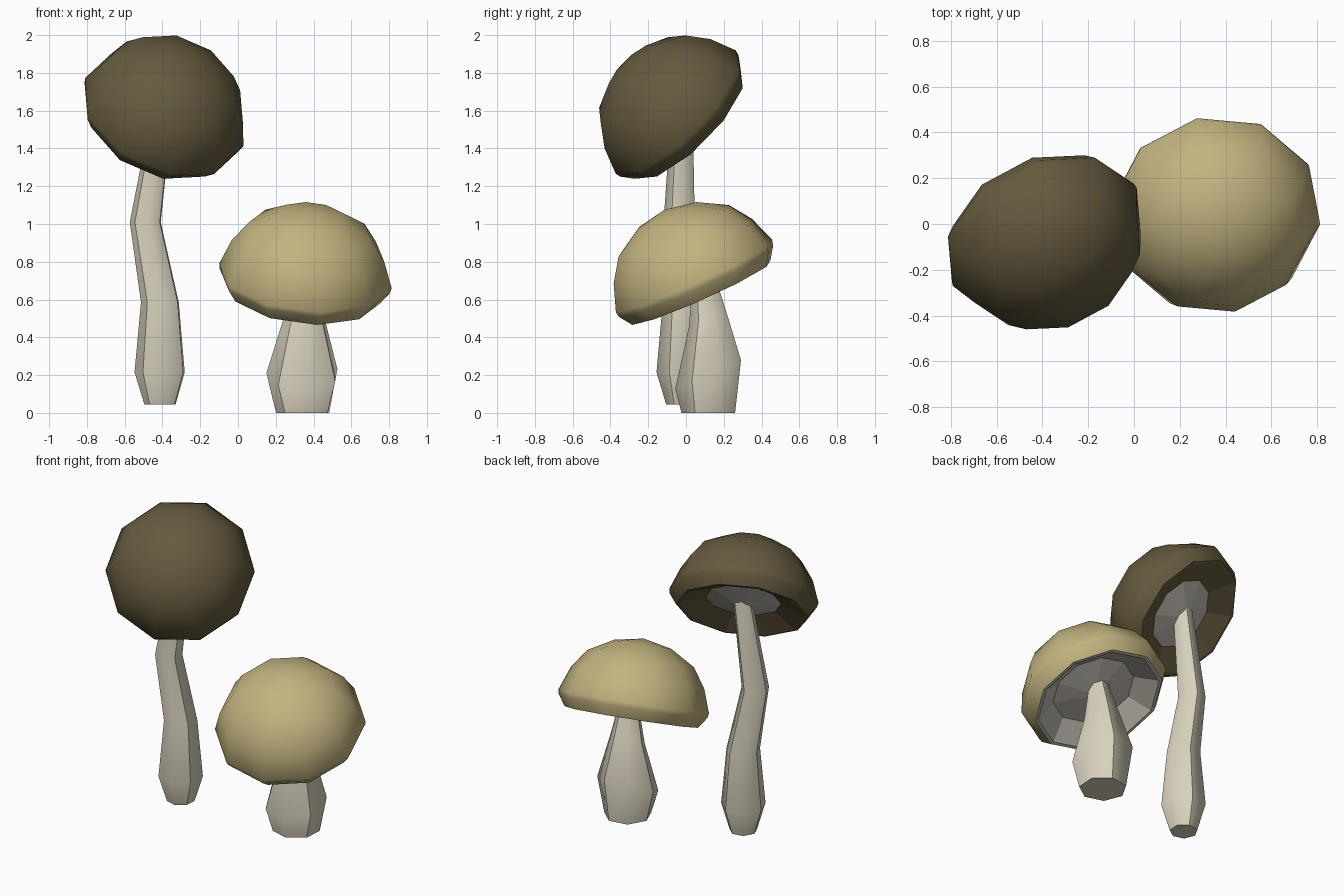
import bpy, bmesh, math
from mathutils import Vector

if "Cube" in bpy.data.objects:
    bpy.data.objects.remove(bpy.data.objects["Cube"])


def material(name, rgb):
    m = bpy.data.materials.new(name)
    m.diffuse_color = (*rgb, 1)
    m.use_nodes = True
    m.node_tree.nodes["Principled BSDF"].inputs["Base Color"].default_value = m.diffuse_color
    return m


TAN = material("tan cap", (0.54, 0.45, 0.215))
BROWN = material("dark brown cap", (0.13, 0.103, 0.048))
STEM = material("cream stem", (0.68, 0.63, 0.50))
GILL = material("grey gills", (0.52, 0.49, 0.435))


def loft(name, rings, mats, band_mats, smooth_bands, sharp_columns=()):
    """Skin a list of vertex rings; a one-point ring closes to a tip."""
    bm = bmesh.new()
    loops = [[bm.verts.new(p) for p in ring] for ring in rings]
    for i, (a, b) in enumerate(zip(loops, loops[1:])):
        n = max(len(a), len(b))
        for k in range(n):
            j = (k + 1) % n
            if len(a) == 1:
                vs = [a[0], b[j], b[k]]
            elif len(b) == 1:
                vs = [a[k], a[j], b[0]]
            else:
                vs = [a[k], a[j], b[j], b[k]]
            f = bm.faces.new(vs)
            f.material_index = band_mats[i]
            f.smooth = i in smooth_bands
        # Creased lengthwise edges
        for k in sharp_columns:
            bm.edges.get((a[k], b[k])).smooth = False
    for end in (loops[0], loops[-1]):
        if len(end) > 2:
            f = bm.faces.new(end)
            for e in f.edges:
                e.smooth = False
    bmesh.ops.recalc_face_normals(bm, faces=bm.faces)
    me = bpy.data.meshes.new(name)
    bm.to_mesh(me)
    bm.free()
    for m in mats:
        me.materials.append(m)
    ob = bpy.data.objects.new(name, me)
    bpy.context.collection.objects.link(ob)
    return ob


# Cap outline: radius and height along the tilted axis, tip to lower lip
CAP = [(0, 0.385), (0.175, 0.35), (0.328, 0.262), (0.41, 0.145), (0.463, 0),
       (0.457, -0.03), (0.41, -0.097)]


def cap(name, centre, axis, first, under, mat, gill_from, size=1.0):
    c, n = Vector(centre), Vector(axis).normalized()
    u = Vector(first)
    u = (u - n * u.dot(n)).normalized()
    v = n.cross(u)
    profile = [(r * size, h * size) for r, h in CAP + under]
    rings = []
    for r, h in profile:
        if r == 0:
            rings.append([c + n * h])
        else:
            rings.append([c + n * h + r * (math.cos(t) * u + math.sin(t) * v)
                          for t in (math.tau * k / 10 for k in range(10))])
    bands = [1 if i >= gill_from else 0 for i in range(len(profile) - 1)]
    loft(name, rings, [mat, GILL], bands, range(6))


def stem(name, sections, sides=7):
    """sections: x, y, z, radius, slope of the ring along y"""
    rings = []
    for x, y, z, r, slope in sections:
        ring = []
        for k in range(sides):
            t = math.radians(-81) + math.tau * k / sides
            dy = r * math.sin(t) / math.hypot(1, slope)
            ring.append((x + r * math.cos(t), y + dy, z + slope * dy))
        rings.append(ring)
    bands = len(rings) - 1
    loft(name, rings, [STEM], [0] * bands, range(bands), (1, 3, 5, 6))


# Small tan mushroom
cap("small_cap", (0.357, 0.042, 0.725), (0.092, -0.407, 0.908),
    (0.458, -0.042, -0.065), [(0.39, -0.097), (0.26, 0.0), (0, -0.05)], TAN, 6)
stem("small_stem", [(0.347, 0.12, 0, 0.146, 0), (0.345, 0.12, 0.205, 0.195, 0.44),
                    (0.352, 0.115, 0.5, 0.11, 0.44), (0.357, 0.09, 0.73, 0.06, 0.44)])

# Tall dark mushroom
cap("tall_cap", (-0.39, -0.055, 1.593), (0.321, -0.666, 0.674),
    (-0.43, -0.02, 0.185), [(0.39, -0.097), (0.235, -0.03), (0, -0.085)],
    BROWN, 8, 0.985)
stem("tall_stem", [(-0.41, -0.02, 0.045, 0.086, 0), (-0.41, -0.02, 0.215, 0.138, 0),
                   (-0.41, -0.02, 0.585, 0.104, 0), (-0.488, -0.035, 1.01, 0.085, 0),
                   (-0.40, -0.02, 1.60, 0.058, 0)])
